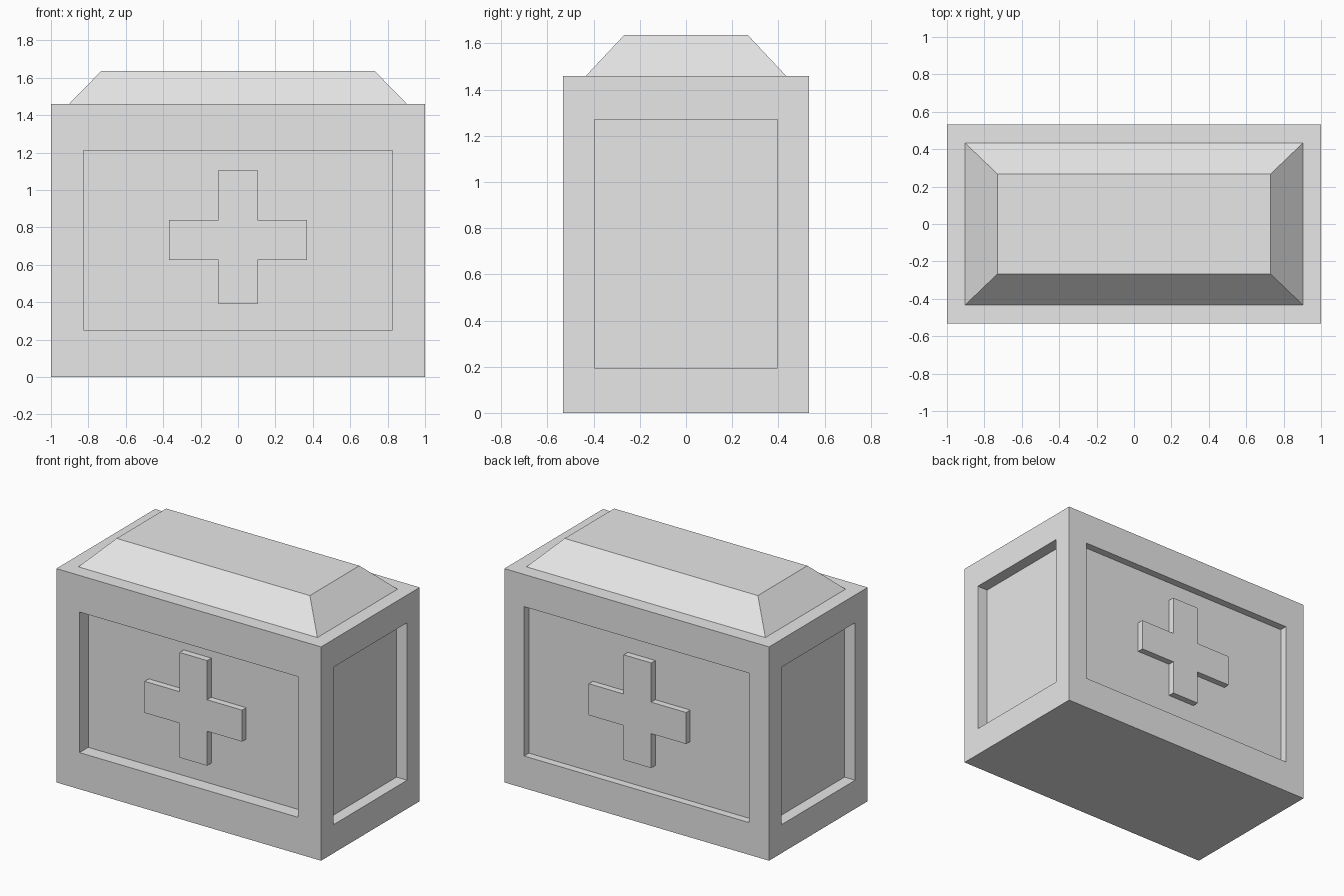
import bpy
import bmesh
from mathutils import Vector

cube = bpy.data.objects.get("Cube")
if cube:
    bpy.data.objects.remove(cube, do_unlink=True)

W, D, H = 1.0, 0.532, 1.46          # half width, half depth, height

grey = bpy.data.materials.new("plain grey")
grey.use_nodes = True
colour = (0.8, 0.8, 0.8, 1.0)
grey.diffuse_color = colour
grey.node_tree.nodes["Principled BSDF"].inputs["Base Color"].default_value = colour


def finish(name, bm):
    bmesh.ops.recalc_face_normals(bm, faces=bm.faces)
    mesh = bpy.data.meshes.new(name)
    bm.to_mesh(mesh)
    bm.free()
    mesh.materials.append(grey)
    obj = bpy.data.objects.new(name, mesh)
    bpy.context.collection.objects.link(obj)
    return obj


def box(bm, sx, sy, z0, z1):
    bmesh.ops.create_cube(bm, size=2)
    for v in bm.verts:
        v.co = (v.co.x * sx, v.co.y * sy, z1 if v.co.z > 0 else z0)


def recess(bm, normal, half, z0, z1, depth):
    """Inset the wall facing normal to a rectangle, then push it inwards."""
    normal = Vector(normal)
    bm.normal_update()
    face = max(bm.faces, key=lambda f: f.normal.dot(normal) * f.calc_area())
    mid = (z0 + z1) / 2
    bmesh.ops.inset_individual(bm, faces=[face], thickness=0.1)
    axis = 1 if normal.x else 0
    for v in face.verts:
        v.co[axis] = half if v.co[axis] > 0 else -half
        v.co.z = z1 if v.co.z > mid else z0
    inner = bmesh.ops.extrude_discrete_faces(bm, faces=[face])["faces"][0]
    bmesh.ops.translate(bm, verts=inner.verts, vec=-normal * depth)


# Crate body with one sunken panel in each wall
bm = bmesh.new()
box(bm, W, D, 0, H)
recess(bm, (0, -1, 0), 0.825, 0.25, 1.21, 0.095)
recess(bm, (0, 1, 0), 0.85, 0.22, 1.24, 0.052)
for side in (-1, 1):
    recess(bm, (side, 0, 0), 0.397, 0.195, 1.27, 0.08)
finish("crate_body", bm)

# Lid with sloping sides
bm = bmesh.new()
box(bm, 0.903, 0.433, H, 1.637)
for v in bm.verts:
    if v.co.z > 1.5:
        v.co.x *= 0.73 / 0.903
        v.co.y *= 0.267 / 0.433
finish("lid", bm)


def cross(name, y_floor, y_face):
    """Raised cross standing on a panel floor."""
    a, b = 0.104, 0.368             # half bar width, half arm span
    lo, z0, z1, hi = 0.39, 0.625, 0.84, 1.108
    right = [(a, lo), (a, z0), (b, z0), (b, z1), (a, z1), (a, hi)]
    outline = right + [(-x, z) for x, z in reversed(right)]
    bm = bmesh.new()
    face = bm.faces.new([bm.verts.new((x, y_floor, z)) for x, z in outline])
    new = bmesh.ops.extrude_face_region(bm, geom=[face], use_keep_orig=True)["geom"]
    verts = [g for g in new if isinstance(g, bmesh.types.BMVert)]
    bmesh.ops.translate(bm, verts=verts, vec=(0, y_face - y_floor, 0))
    finish(name, bm)


cross("front_cross", -D + 0.095, -D + 0.05)
cross("back_cross", D - 0.052, D - 0.008)
